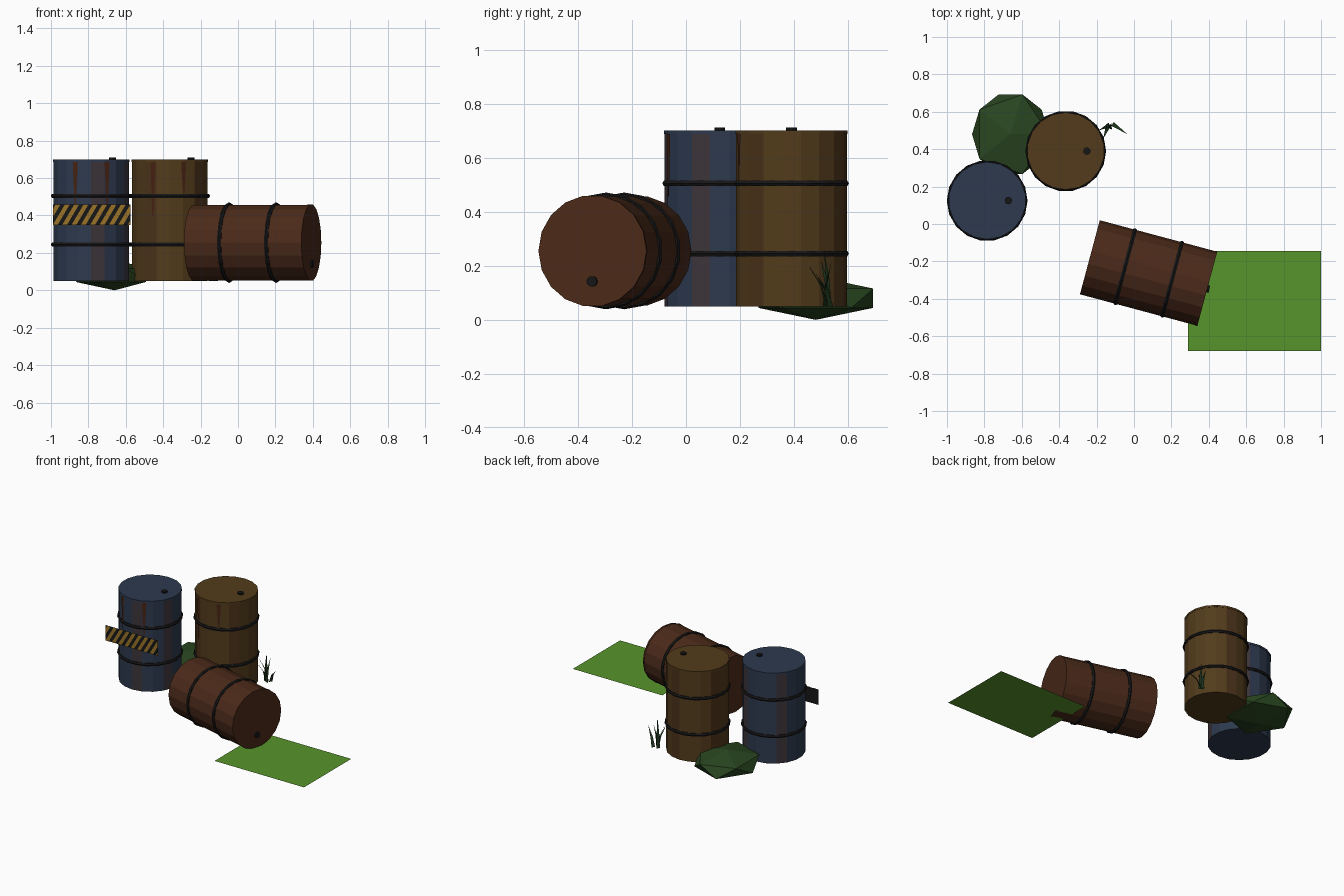
import bpy, bmesh, math
from mathutils import Matrix, Vector

if "Cube" in bpy.data.objects:
    bpy.data.objects.remove(bpy.data.objects["Cube"])

T, R = Matrix.Translation, Matrix.Rotation


def mat(name, rgb):
    m = bpy.data.materials.new(name)
    m.diffuse_color = (*rgb, 1)
    m.use_nodes = True
    m.node_tree.nodes["Principled BSDF"].inputs["Base Color"].default_value = m.diffuse_color
    return m


BLUE = mat("blue_paint", (0.027, 0.042, 0.078))
BLUE_RUST = mat("stained_blue", (0.045, 0.034, 0.042))
OCHRE = mat("ochre_paint", (0.085, 0.044, 0.011))
OCHRE_RUST = mat("stained_ochre", (0.07, 0.032, 0.01))
RUST = mat("rust", (0.07, 0.023, 0.010))
DRIP = mat("rust_streak", (0.06, 0.016, 0.006))
BLACK = mat("black", (0.008, 0.008, 0.008))
YELLOW = mat("hazard_yellow", (0.32, 0.17, 0.02))
SLIME = mat("slime_green", (0.095, 0.30, 0.025))
MOSS = mat("moss", (0.022, 0.06, 0.014))
GRASS = mat("grass", (0.012, 0.035, 0.012))


def add(name, bm, material, matrix=Matrix()):
    me = bpy.data.meshes.new(name)
    bm.to_mesh(me)
    bm.free()
    me.materials.append(material)
    ob = bpy.data.objects.new(name, me)
    ob.matrix_world = matrix
    bpy.context.collection.objects.link(ob)
    return ob


def cylinder(name, r, z0, z1, sides, material, matrix, x=0):
    bm = bmesh.new()
    bmesh.ops.create_cone(bm, cap_ends=True, segments=sides, radius1=r, radius2=r,
                          depth=z1 - z0, matrix=T((x, 0, (z0 + z1) / 2)))
    return add(name, bm, material, matrix)


def hoop(name, z, matrix):
    # torus swept from a small hexagonal section
    bm = bmesh.new()
    n, k = 18, 6
    rings = []
    for i in range(n):
        a = math.tau * i / n
        ring = []
        for j in range(k):
            b = math.tau * j / k
            r = 0.204 + 0.012 * math.cos(b)
            ring.append(bm.verts.new((r * math.cos(a), r * math.sin(a),
                                      z + 0.012 * math.sin(b))))
        rings.append(ring)
    for i in range(n):
        p, q = rings[i], rings[(i + 1) % n]
        for j in range(k):
            bm.faces.new((p[j], q[j], q[(j + 1) % k], p[(j + 1) % k]))
    add(name, bm, BLACK, matrix)


def barrel(name, matrix, paint, stain=None, stained=()):
    # shell, lid, two hoops and the bung cap, around the local origin
    body = cylinder(name + "_body", 0.205, -0.325, 0.312, 18, paint, matrix)
    if stain:
        body.data.materials.append(stain)
        for p in body.data.polygons:
            a = math.degrees(math.atan2(p.normal.y, p.normal.x))
            if abs(p.normal.z) < 0.5 and any(abs(a - s) < 5 for s in stained):
                p.material_index = 1
    cylinder(name + "_lid", 0.207, 0.312, 0.325, 18, paint, matrix)
    for i, z in enumerate((-0.13, 0.13)):
        hoop(f"{name}_hoop_{i}", z, matrix)
    cylinder(name + "_cap", 0.02, 0.32, 0.336, 10, BLACK, matrix, 0.113)


def streak(name, matrix, offset, length):
    # tapering rust run hanging below the lid on the front
    bm = bmesh.new()
    pts = [(-0.015, 0.312), (0.015, 0.312), (0.004, 0.312 - length), (-0.004, 0.312 - length)]
    bm.faces.new([bm.verts.new((x, -0.208, z)) for x, z in reversed(pts)])
    add(name, bm, DRIP, matrix @ R(math.asin(offset / 0.208), 4, 'Z'))


# barrels
blue = T((-0.785, 0.125, 0.375))
ochre = T((-0.365, 0.39, 0.375))
fallen = T((0.078, -0.262, 0.255)) @ R(math.radians(-15), 4, 'Z') @ R(math.pi / 2, 4, 'Y')
barrel("blue_barrel", blue, BLUE, BLUE_RUST, (-80, -20, 60, 140))
barrel("ochre_barrel", ochre, OCHRE, OCHRE_RUST, (-120, -40, 80, 160))
barrel("fallen_barrel", fallen, RUST)

# rust streaks
for i, (m, off, ln) in enumerate([(blue, -0.085, 0.23), (blue, 0.085, 0.23),
                                  (ochre, -0.09, 0.29), (ochre, 0.075, 0.18)]):
    streak(f"rust_streak_{i}", m, off, ln)

# hazard panel with diagonal stripes trimmed to its edges
X0, X1, Z0, Z1 = -0.99, -0.575, 0.35, 0.46


def quad(bm, pts):
    bm.faces.new([bm.verts.new(p) for p in pts])


bm = bmesh.new()
y = -0.087
quad(bm, [(X0, y, Z0), (X1, y, Z0), (X1, y, Z1), (X0, y, Z1)])
add("hazard_panel", bm, BLACK)
bm = bmesh.new()
y = -0.089
for i in range(-2, 9):
    x = X0 + i * 0.05
    quad(bm, [(x, y, Z0), (x + 0.026, y, Z0), (x + 0.091, y, Z1), (x + 0.065, y, Z1)])
for x, n in ((X0, -1), (X1, 1)):
    bmesh.ops.bisect_plane(bm, geom=bm.verts[:] + bm.edges[:] + bm.faces[:],
                           plane_co=(x, 0, 0), plane_no=(n, 0, 0), clear_outer=True)
add("hazard_stripes", bm, YELLOW)

# spilled slime sheet
bm = bmesh.new()
quad(bm, [(0.29, -0.68, 0.054), (1, -0.68, 0.054), (1, -0.145, 0.054), (0.29, -0.145, 0.054)])
add("slime_puddle", bm, SLIME)

# mossy rock
bm = bmesh.new()
bmesh.ops.create_icosphere(bm, subdivisions=1, radius=1)
add("mossy_rock", bm, MOSS, T((-0.66, 0.48, 0.08)) @ Matrix.Diagonal((0.23, 0.25, 0.08, 1)))

# grass blades: base, tip
blades = [((-0.13, 0.53, 0.05), (-0.19, 0.50, 0.22)),
          ((-0.14, 0.52, 0.05), (-0.165, 0.455, 0.20)),
          ((-0.115, 0.535, 0.05), (-0.035, 0.48, 0.17)),
          ((-0.15, 0.53, 0.05), (-0.13, 0.51, 0.26)),
          ((-0.13, 0.51, 0.05), (-0.12, 0.54, 0.22))]
bm = bmesh.new()
for base, tip in blades:
    b, t = Vector(base), Vector(tip)
    side = Vector((t.y - b.y, b.x - t.x, 0)).normalized() * 0.012
    mid = b.lerp(t, 0.5) - Vector((t.x - b.x, t.y - b.y, 0)) * 0.2
    v = [bm.verts.new(p) for p in (b - side, b + side, mid + side * 0.7, mid - side * 0.7, t)]
    bm.faces.new(v[:4])
    bm.faces.new((v[3], v[2], v[4]))
add("grass_tuft", bm, GRASS)
